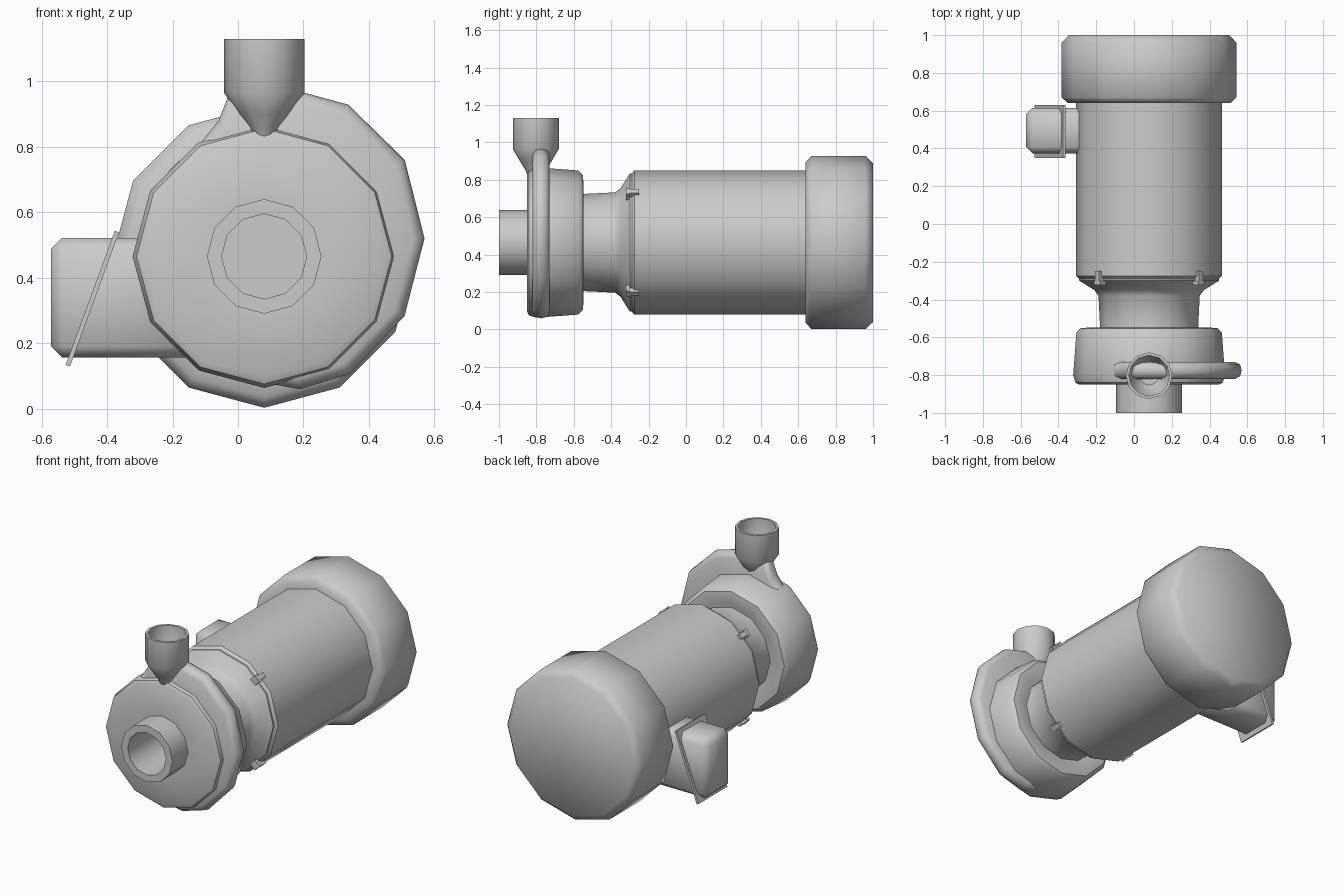
import bpy, bmesh, math
from mathutils import Matrix, Vector

if "Cube" in bpy.data.objects:
    bpy.data.objects.remove(bpy.data.objects["Cube"])

CX, CZ = 0.08, 0.465   # motor axis
N = 12


def finish(bm, name, angle=40):
    bmesh.ops.recalc_face_normals(bm, faces=bm.faces)
    me = bpy.data.meshes.new(name)
    bm.to_mesh(me)
    bm.free()
    ob = bpy.data.objects.new(name, me)
    bpy.context.collection.objects.link(ob)
    bpy.ops.object.select_all(action='DESELECT')
    ob.select_set(True)
    bpy.context.view_layer.objects.active = ob
    bpy.ops.object.shade_smooth_by_angle(angle=math.radians(angle))
    return ob


def loft(rings, name, angle=40):
    """Skin a list of point rings and cap both ends."""
    bm = bmesh.new()
    vs = [[bm.verts.new(p) for p in ring] for ring in rings]
    n = len(rings[0])
    for a, b in zip(vs, vs[1:]):
        for i in range(n):
            j = (i + 1) % n
            bm.faces.new((a[i], a[j], b[j], b[i]))
    bm.faces.new(vs[0])
    bm.faces.new(vs[-1])
    return finish(bm, name, angle)


def lathe_y(profile, name, angle=40):
    ts = [2 * math.pi * i / N for i in range(N)]
    return loft([[(CX + r * math.cos(t), y, CZ + r * math.sin(t)) for t in ts]
                 for y, r in profile], name, angle)


def box(name, size, matrix, bevel=0.0):
    bm = bmesh.new()
    bmesh.ops.create_cube(bm, size=1)
    bmesh.ops.scale(bm, vec=size, verts=bm.verts)
    if bevel:
        bmesh.ops.bevel(bm, geom=bm.edges[:], offset=bevel, segments=1,
                        affect='EDGES', profile=0.5)
    bmesh.ops.transform(bm, matrix=matrix, verts=bm.verts)
    return finish(bm, name, 50 if bevel else 30)


# pump casing with hollow inlet pipe in front
lathe_y([(-0.70, 0.13), (-1.0, 0.13), (-1.0, 0.175), (-0.85, 0.175),
         (-0.85, 0.37), (-0.84, 0.39), (-0.80, 0.402), (-0.575, 0.385),
         (-0.552, 0.362), (-0.548, 0.32), (-0.56, 0.28), (-0.56, 0.2)],
        "pump_casing")

# neck flaring into the motor
lathe_y([(-0.58, 0.262), (-0.54, 0.26), (-0.38, 0.268), (-0.35, 0.29),
         (-0.30, 0.37), (-0.28, 0.37)], "neck_flange")

# motor body and fan cover
lathe_y([(-0.29, 0.37), (-0.275, 0.386), (0.70, 0.386)], "motor_body")
lathe_y([(0.64, 0.36), (0.64, 0.43), (0.67, 0.4625), (0.96, 0.4625),
         (1.0, 0.425)], "fan_cover", 50)

# spiral volute growing toward the outlet: (angle, outer radius)
spiral = [(-110, 0.385), (-75, 0.42), (-54, 0.444), (-23, 0.466), (6.4, 0.493),
          (34.5, 0.521), (61, 0.53), (76.5, 0.515), (90, 0.50), (102, 0.51),
          (108.6, 0.438), (116, 0.407), (126, 0.38)]
rings = []
for deg, R in spiral:
    c, s = math.cos(math.radians(deg)), math.sin(math.radians(deg))
    section = [(0.3, -0.045), (R - 0.035, -0.045), (R - 0.008, -0.03), (R, 0),
               (R - 0.008, 0.03), (R - 0.035, 0.045), (0.3, 0.045)]
    rings.append([(CX + r * c, -0.775 + y, CZ + r * s) for r, y in section])
loft(rings, "volute", 50)

# hollow outlet pipe with funnel base
outlet = [(0.82, 0.03, 0.042), (0.86, 0.046, 0.06), (0.90, 0.078, 0.085),
          (0.965, 0.123, 0.123), (1.13, 0.123, 0.123), (1.13, 0.108, 0.108),
          (0.98, 0.108, 0.108), (0.90, 0.05, 0.05)]
ts = [2 * math.pi * i / N for i in range(N)]
loft([[(CX + a * math.cos(t), -0.803 + b * math.sin(t), z) for t in ts]
      for z, a, b in outlet], "outlet_pipe", 45)

# flange clips at the four diagonals
for k in range(4):
    rot = Matrix.Translation((CX, 0, CZ)) @ Matrix.Rotation(
        math.radians(45 + 90 * k), 4, 'Y')
    box("clip_stem", (0.03, 0.07, 0.035),
        rot @ Matrix.Translation((0, -0.285, 0.372)))
    box("clip_head", (0.045, 0.02, 0.045),
        rot @ Matrix.Translation((0, -0.312, 0.368)))

# terminal box on the side with its slanted lid seam plate
box("terminal_box", (0.45, 0.24, 0.365),
    Matrix.Translation((-0.346, 0.494, 0.339)), 0.033)
slant = math.atan2(0.15, 0.41)
box("terminal_box_flange", (0.014, 0.28, 0.436),
    Matrix.Translation((-0.445, 0.49, 0.336)) @ Matrix.Rotation(slant, 4, 'Y'), 0)
